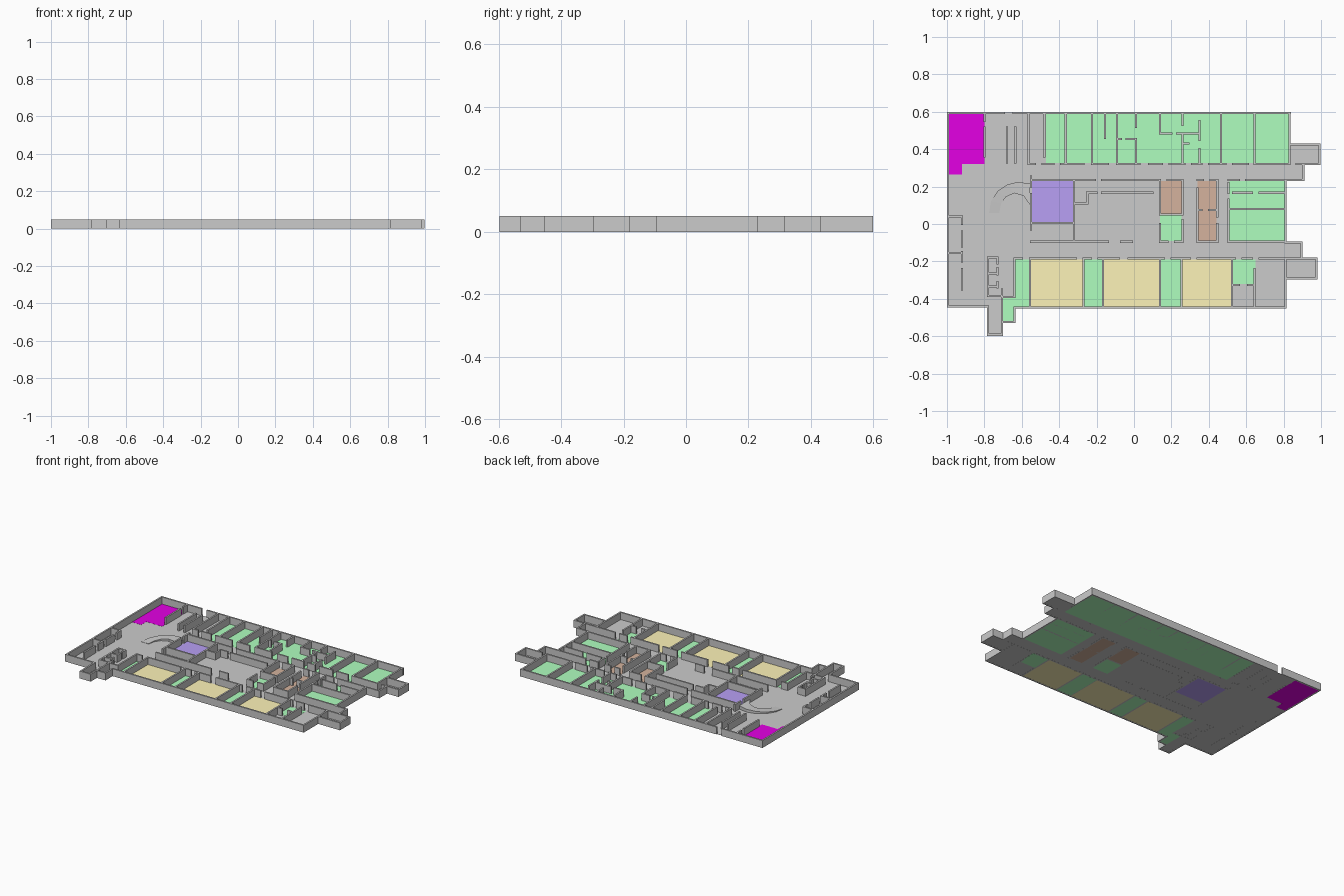
import bpy, bmesh

H = 0.05      # wall height
T = 0.011     # wall thickness


def finish(name, bm, color=None):
    me = bpy.data.meshes.new(name)
    bmesh.ops.recalc_face_normals(bm, faces=bm.faces[:])
    bm.to_mesh(me)
    bm.free()
    ob = bpy.data.objects.new(name, me)
    bpy.context.collection.objects.link(ob)
    if color:
        mat = bpy.data.materials.get(color[0])
        if not mat:
            mat = bpy.data.materials.new(color[0])
            mat.diffuse_color = (*color[1], 1)
        me.materials.append(mat)
    return ob


def add_box(bm, x0, y0, x1, y1, z0, z1):
    r = bmesh.ops.create_cube(bm, size=1)
    for v in r["verts"]:
        v.co = ((x0 + x1) / 2 + v.co.x * (x1 - x0),
                (y0 + y1) / 2 + v.co.y * (y1 - y0),
                (z0 + z1) / 2 + v.co.z * (z1 - z0))


def walls(name, rows=(), cols=()):
    """rows: (y, x0, x1, x0, x1...)   cols: (x, y0, y1, y0, y1...)"""
    bm = bmesh.new()
    t = T / 2
    for y, *s in rows:
        for a, b in zip(s[::2], s[1::2]):
            add_box(bm, a - t, y - t, b + t, y + t, 0, H)
    for x, *s in cols:
        for a, b in zip(s[::2], s[1::2]):
            add_box(bm, x - t, a - t, x + t, b + t, 0, H)
    return finish(name, bm)


def floor(name, rects, z0, z1, color=None):
    bm = bmesh.new()
    for x0, y0, x1, y1 in rects:
        add_box(bm, x0, y0, x1, y1, z0, z1)
    return finish(name, bm, color)


# Grey base floor, one strip per step of the outline
floor("base_floor", [
    (-0.995, 0.32, 0.835, 0.595), (0.835, 0.32, 0.99, 0.425),
    (-0.995, 0.235, 0.905, 0.32), (-0.995, -0.095, 0.81, 0.235),
    (-0.995, -0.185, 0.895, -0.095), (-0.995, -0.445, 0.81, -0.185),
    (0.81, -0.29, 0.975, -0.185), (-0.78, -0.59, -0.705, -0.44),
    (-0.705, -0.525, -0.64, -0.44)], 0.0005, 0.0012)

# Coloured room floors
green = ("green", (0.43, 1.0, 0.52))
floor("north_office_floor", [(-0.47, 0.325, 0.83, 0.59)], 0, 0.002, green)
floor("east_office_floor", [(0.51, -0.09, 0.805, 0.23)], 0, 0.002, green)
floor("small_room_floor", [
    (0.14, -0.09, 0.255, 0.045), (-0.64, -0.44, -0.56, -0.19),
    (-0.70, -0.52, -0.645, -0.39), (-0.645, -0.44, -0.64, -0.39),
    (-0.265, -0.44, -0.17, -0.19), (0.14, -0.44, 0.25, -0.19),
    (0.53, -0.32, 0.65, -0.19)], 0, 0.002, green)
floor("classroom_floor", [(-0.55, -0.44, -0.275, -0.19), (-0.16, -0.44, 0.135, -0.19),
                          (0.26, -0.44, 0.52, -0.19)], 0, 0.002,
      ("yellow", (0.99, 0.90, 0.48)))
floor("service_room_floor", [(0.14, 0.055, 0.26, 0.23), (0.34, -0.09, 0.44, 0.23)],
      0, 0.002, ("brown", (0.66, 0.45, 0.34)))
floor("meeting_room_floor", [(-0.545, 0.01, -0.325, 0.23)], 0, 0.002,
      ("violet", (0.48, 0.35, 0.91)))
floor("corner_area_floor", [(-0.99, 0.32, -0.80, 0.59), (-0.99, 0.265, -0.92, 0.32)],
      0, 0.002, ("purple", (0.77, 0.0, 0.77)))

# Outer walls
walls("outer_wall",
      rows=[(0.594, -0.994, -0.695, -0.645, 0.835), (0.425, 0.835, 0.992),
            (0.32, 0.905, 0.992), (0.235, 0.81, 0.905), (-0.1, 0.81, 0.895),
            (-0.185, 0.895, 0.975), (-0.29, 0.81, 0.975), (-0.447, -0.64, 0.81),
            (-0.525, -0.705, -0.64), (-0.592, -0.78, -0.705), (-0.44, -0.994, -0.78)],
      cols=[(-0.994, -0.44, 0.594), (0.832, 0.32, 0.594), (0.992, 0.32, 0.425),
            (0.905, 0.235, 0.32), (0.81, -0.1, 0.235), (0.895, -0.185, -0.1),
            (0.975, -0.29, -0.185), (0.81, -0.447, -0.29), (-0.64, -0.525, -0.447),
            (-0.705, -0.592, -0.35), (-0.78, -0.592, -0.44)])

# North row of rooms, with door gaps along the corridor
walls("north_room_wall",
      rows=[(0.32, -0.565, -0.53, -0.49, -0.43, -0.39, -0.27, -0.225, -0.14, -0.09,
             0.03, 0.08, 0.15, 0.19, 0.27, 0.31, 0.36, 0.40, 0.49, 0.53, 0.61,
             0.65, 0.832, 0.87, 0.905),
            (0.455, -0.09, -0.07, -0.04, 0.005), (0.485, 0.14, 0.20, 0.23, 0.35),
            (0.43, 0.26, 0.29)],
      cols=[(-0.80, 0.36, 0.515, 0.55, 0.59), (-0.565, 0.33, 0.594),
            (-0.48, 0.36, 0.594), (-0.365, 0.32, 0.594), (-0.225, 0.32, 0.594),
            (-0.155, 0.46, 0.594), (-0.09, 0.32, 0.594),
            (0.01, 0.32, 0.455, 0.52, 0.594), (0.14, 0.485, 0.594),
            (0.26, 0.32, 0.48, 0.53, 0.594), (0.35, 0.32, 0.40, 0.45, 0.55),
            (0.465, 0.32, 0.594), (0.645, 0.32, 0.594)])

# Parallel walls beside the north stair
walls("stair_wall", cols=[(-0.68, 0.33, 0.515), (-0.635, 0.33, 0.515)])

# Central block
walls("central_wall",
      rows=[(0.235, -0.545, -0.21, -0.17, 0.14, 0.18, 0.26, 0.34, 0.37, 0.41, 0.445,
             0.505, 0.56, 0.60, 0.81),
            (0.005, -0.55, -0.32), (0.11, -0.32, -0.25),
            (0.167, -0.25, -0.20, -0.17, 0.10), (0.05, 0.14, 0.26),
            (0.075, 0.34, 0.36, 0.40, 0.445), (0.167, 0.53, 0.63, 0.67, 0.81),
            (0.08, 0.505, 0.81),
            (-0.095, -0.55, -0.14, -0.07, -0.01, 0.14, 0.18, 0.22, 0.26,
             0.34, 0.445, 0.505, 0.81)],
      cols=[(-0.55, -0.03, 0.16, 0.20, 0.255), (-0.32, -0.095, 0.235),
            (-0.25, 0.11, 0.167), (0.14, -0.095, 0.0, 0.05, 0.235),
            (0.26, -0.095, 0.02, 0.05, 0.235), (0.34, -0.095, 0.19),
            (0.445, -0.095, 0.0, 0.04, 0.235), (0.505, -0.095, 0.13, 0.167, 0.22)])

# South row of rooms
walls("south_room_wall",
      rows=[(-0.185, -0.64, -0.60, -0.55, -0.31, -0.27, -0.23, -0.19, -0.08, -0.03,
             0.16, 0.20, 0.30, 0.34, 0.54, 0.58, 0.63, 0.67, 0.895),
            (-0.325, 0.525, 0.56, 0.61, 0.645), (-0.39, -0.70, -0.64)],
      cols=[(-0.64, -0.39, -0.185), (-0.555, -0.447, -0.185), (-0.27, -0.447, -0.185),
            (-0.165, -0.447, -0.185), (0.14, -0.447, -0.185), (0.255, -0.447, -0.185),
            (0.525, -0.447, -0.185), (0.645, -0.447, -0.24), (0.81, -0.29, -0.185)])

# West cubicles and washrooms
walls("west_wall",
      rows=[(0.04, -0.994, -0.92), (-0.155, -0.994, -0.92),
            (-0.18, -0.78, -0.73), (-0.265, -0.78, -0.73),
            (-0.335, -0.78, -0.73), (-0.385, -0.78, -0.71)],
      cols=[(-0.92, 0.0, 0.04, -0.12, -0.04, -0.20, -0.15, -0.35, -0.24),
            (-0.78, -0.385, -0.18), (-0.73, -0.21, -0.18, -0.27, -0.235, -0.34, -0.31)])

# Curved ramp rising from the lobby
outer = [(-0.775, 0.06), (-0.765, 0.12), (-0.73, 0.175), (-0.68, 0.21), (-0.62, 0.225), (-0.555, 0.215)]
inner = [(-0.72, 0.06), (-0.71, 0.11), (-0.685, 0.145), (-0.64, 0.165), (-0.59, 0.15), (-0.555, 0.10)]
bm = bmesh.new()
rings = []
for i, (o, n) in enumerate(zip(outer, inner)):
    z = 0.003 + 0.022 * i / 5
    rings.append([bm.verts.new(c) for c in ((*o, 0.001), (*o, z), (*n, z), (*n, 0.001))])
for a, b in zip(rings, rings[1:]):
    for k in range(4):
        bm.faces.new((a[k], a[(k + 1) % 4], b[(k + 1) % 4], b[k]))
bm.faces.new(rings[0])
bm.faces.new(rings[-1])
finish("curved_ramp", bm)
